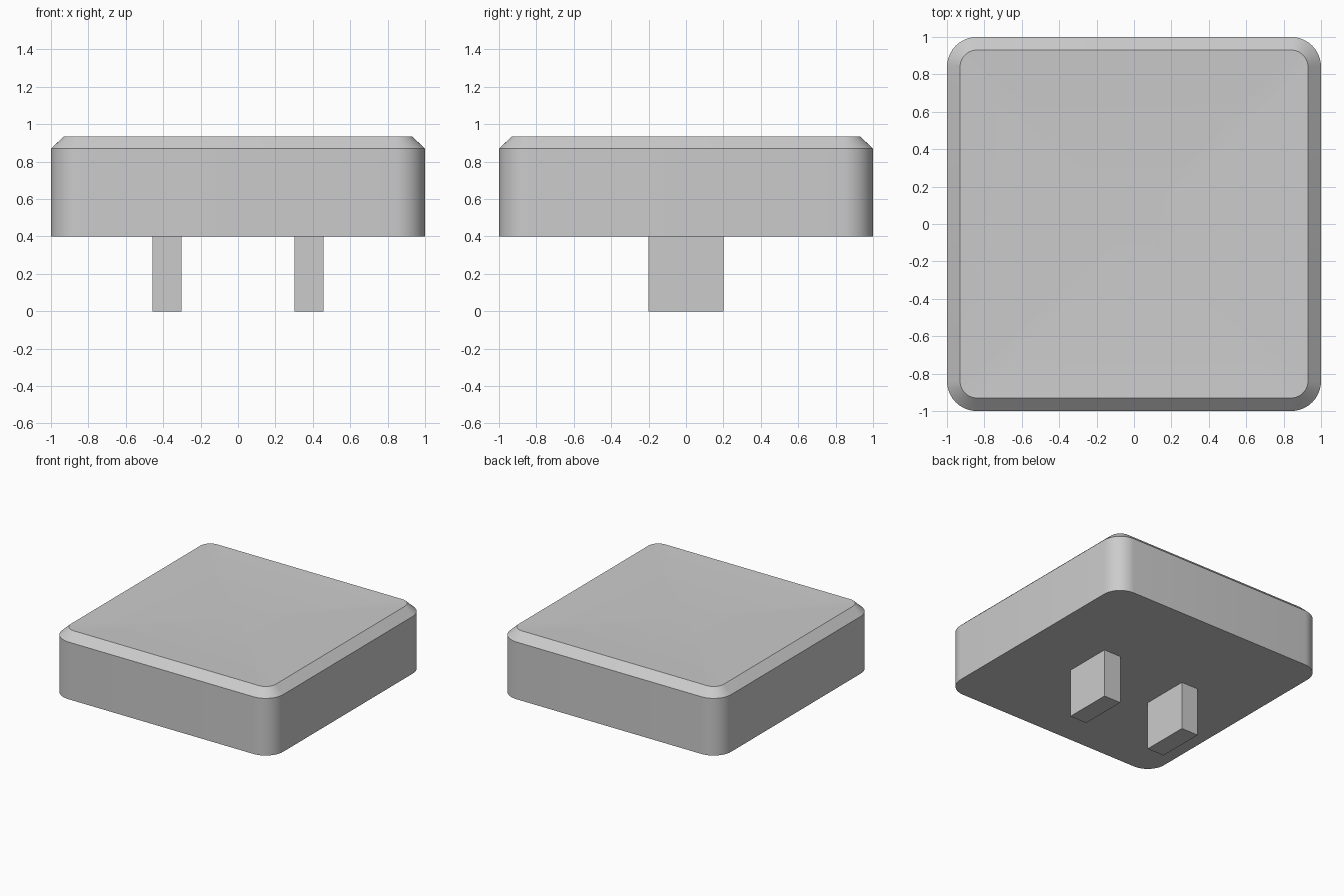
import bpy, bmesh, math

cube = bpy.data.objects.get("Cube")
if cube:
    bpy.data.objects.remove(cube)

# One grey plastic for the whole piece
grey = bpy.data.materials.new("grey plastic")
grey.use_nodes = True
colour = (0.6, 0.6, 0.6, 1)
grey.diffuse_color = colour
grey.node_tree.nodes["Principled BSDF"].inputs["Base Color"].default_value = colour

RIM = 0.935      # height of the top rim
DISH = 0.02      # depth of the hollow in the top


def make_object(name, bm, smooth):
    bmesh.ops.recalc_face_normals(bm, faces=bm.faces)
    mesh = bpy.data.meshes.new(name)
    bm.to_mesh(mesh)
    bm.free()
    obj = bpy.data.objects.new(name, mesh)
    mesh.materials.append(grey)
    bpy.context.collection.objects.link(obj)
    if smooth:
        bpy.ops.object.select_all(action="DESELECT")
        obj.select_set(True)
        bpy.context.view_layer.objects.active = obj
        bpy.ops.object.shade_smooth_by_angle(angle=math.radians(25))
    return obj


def rounded_square(bm, half, radius, z, steps=10):
    """Ring of vertices round a square with rounded corners."""
    ring = []
    for quarter in range(4):
        mid = math.radians(45 + 90 * quarter)
        cx = math.copysign(half - radius, math.cos(mid))
        cy = math.copysign(half - radius, math.sin(mid))
        for i in range(steps + 1):
            a = math.pi / 2 * (quarter + i / steps)
            ring.append(bm.verts.new((cx + radius * math.cos(a), cy + radius * math.sin(a), z)))
    return ring


def bridge(bm, lower, upper):
    n = len(lower)
    for i in range(n):
        j = (i + 1) % n
        bm.faces.new((lower[i], lower[j], upper[j], upper[i]))


# Cap: straight wall, chamfer, then a shallow dished top
bm = bmesh.new()
rings = [rounded_square(bm, 1, 0.16, 0.4),
         rounded_square(bm, 1, 0.16, 0.87),
         rounded_square(bm, 0.93, 0.09, RIM)]
for k in range(7, 0, -1):
    s = k / 8
    rings.append(rounded_square(bm, 0.93 * s, 0.09 * s, RIM - DISH * (1 - s * s)))
for lower, upper in zip(rings, rings[1:]):
    bridge(bm, lower, upper)
bm.faces.new(rings[0])
bm.faces.new(rings[-1])
make_object("cap", bm, True)

# Two flat prongs under the cap
for side, x in (("right", -0.38), ("left", 0.38)):
    bm = bmesh.new()
    bmesh.ops.create_cube(bm, size=1)
    bmesh.ops.scale(bm, vec=(0.155, 0.4, 0.4), verts=bm.verts)
    bmesh.ops.translate(bm, vec=(x, 0, 0.2), verts=bm.verts)
    make_object(side + "_prong", bm, False)
